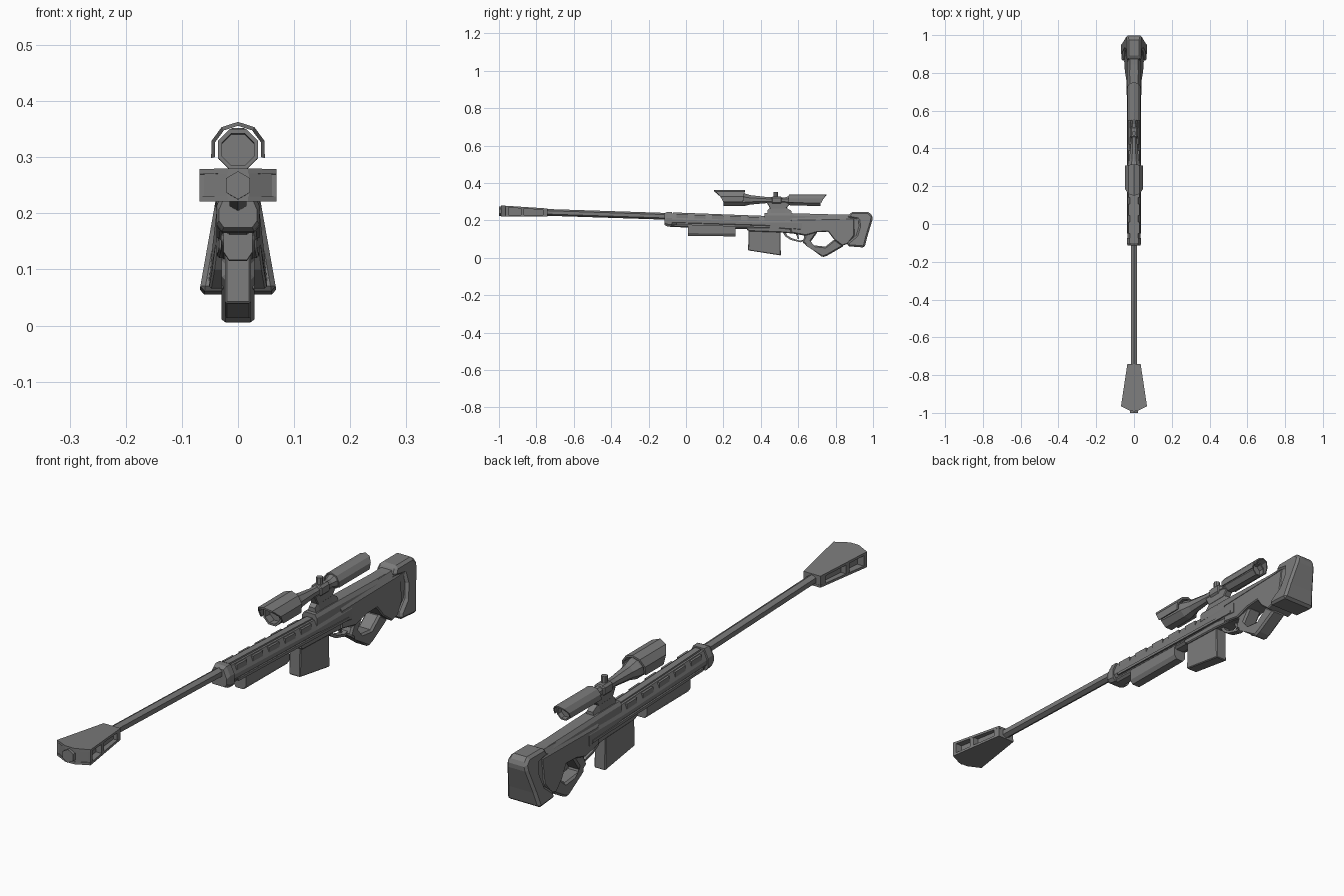
import bpy
import bmesh
from math import cos, sin, pi, radians

default = bpy.data.objects.get("Cube")
if default:
    bpy.data.objects.remove(default, do_unlink=True)

metal = bpy.data.materials.new("gunmetal grey")
metal.use_nodes = True
grey = (0.2, 0.2, 0.2, 1)
metal.diffuse_color = grey
metal.node_tree.nodes["Principled BSDF"].inputs["Base Color"].default_value = grey


def finish(name, bm, bevel=0):
    """Turn a bmesh into a flat shaded object, optionally chamfered."""
    bmesh.ops.recalc_face_normals(bm, faces=bm.faces)
    mesh = bpy.data.meshes.new(name)
    bm.to_mesh(mesh)
    bm.free()
    mesh.materials.append(metal)
    obj = bpy.data.objects.new(name, mesh)
    bpy.context.collection.objects.link(obj)
    if bevel:
        mod = obj.modifiers.new("chamfer", "BEVEL")
        mod.width, mod.segments = bevel, 1
        mod.limit_method = "ANGLE"
        mod.angle_limit = radians(50)
    return obj


def skin(name, rings, bevel=0, closed=False):
    """Bridge equal rings of points; cap the ends unless the rings form a loop."""
    bm = bmesh.new()
    loops = [[bm.verts.new(point) for point in ring] for ring in rings]
    count = len(loops[0])
    pairs = list(zip(loops, loops[1:]))
    if closed:
        pairs.append((loops[-1], loops[0]))
    else:
        bm.faces.new(loops[0])
        bm.faces.new(loops[-1])
    for a, b in pairs:
        for i in range(count):
            j = (i + 1) % count
            bm.faces.new((a[i], a[j], b[j], b[i]))
    return finish(name, bm, bevel)


def slab(name, profile, width, bevel=0, offset=0):
    """Side profile (y, z) spread to a half width that may depend on y and z."""
    half = width if callable(width) else (lambda y, z: width)
    rings = [[(offset + side * half(y, z), y, z) for y, z in profile] for side in (-1, 1)]
    return skin(name, rings, bevel)


def loft(name, sections, bevel=0):
    """Sections (y, right half of the outline from top to bottom), mirrored in x."""
    rings = []
    for y, half in sections:
        outline = half + [(-x, z) for x, z in reversed(half)]
        rings.append([(x, y, z) for x, z in outline])
    return skin(name, rings, bevel)


def tube(name, stations, sides, turn=0.0):
    """Faceted tube along y from stations (y, centre height, radius)."""
    angles = [turn + 2 * pi * i / sides for i in range(sides)]
    return skin(name, [[(r * cos(a), y, z + r * sin(a)) for a in angles] for y, z, r in stations])


def hood(name, height, radius, low, front, back):
    """Half shell over the scope with raked ends; front and back are (side y, top y)."""
    angles = [pi * i / 6 - low * (1 - i / 3) for i in range(7)]
    rings = []
    for r, pick in ((radius, front), (radius, back), (radius * 0.86, back), (radius * 0.86, front)):
        ring = []
        for a in angles:
            lift = max(sin(a), 0)
            ring.append((r * cos(a), pick[0] + (pick[1] - pick[0]) * lift, height + r * sin(a)))
        rings.append(ring)
    bm = bmesh.new()
    grid = [[bm.verts.new(p) for p in ring] for ring in rings]
    for k in range(4):
        a, b = grid[k], grid[(k + 1) % 4]
        for i in range(len(angles) - 1):
            bm.faces.new((a[i], a[i + 1], b[i + 1], b[i]))
    for end in (0, -1):
        bm.faces.new([ring[end] for ring in grid])
    return finish(name, bm)


# Barrel, gently rising toward the muzzle
tube("barrel", [(-1, .25, .018), (-.74, .243, .018), (-.1, .222, .018)], 6, pi / 6)
tube("muzzle_tip", [(-1, .25, .025), (-.95, .249, .025)], 6, pi / 6)


# Muzzle brake: wedge plates, cross walls and a recessed core
def brake_width(y):
    return .035 + .034 * (-.74 - y) / .225


def brake_top(y):
    return .264 - .065 * (y + .74)


def brake_plate(name, upper):
    outline = [(.035, -.74), (.069, -.965), (.018, -.99)]
    outline += [(-x, y) for x, y in reversed(outline)]
    rings = []
    for thick in (0, .009):
        rings.append([(x, y, brake_top(y) - thick if upper else .221 + thick) for x, y in outline])
    skin(name, rings)


def brake_block(name, start, end, scale):
    sections = []
    for y in (start, end):
        w = brake_width(y) * scale
        sections.append((y, [(w, brake_top(y) - .003), (w, .224)]))
    loft(name, sections)


brake_plate("muzzle_brake_top", True)
brake_plate("muzzle_brake_bottom", False)
for number, (start, end) in enumerate([(-.965, -.95), (-.882, -.865), (-.765, -.741)]):
    brake_block("muzzle_brake_wall_%d" % number, start, end, .995)
brake_block("muzzle_brake_core", -.955, -.75, .6)
loft("muzzle_brake_nose", [(-.988, [(.02, .277), (.02, .224)]), (-.962, [(.066, .277), (.066, .224)])])


# Receiver and handguard
def body(y, top, bottom, w):
    return y, [(w * .6, top), (w, top - .032), (w, bottom + .012), (w * .75, bottom)]


loft("barrel_collar", [body(-.115, .238, .175, .034), body(-.1, .246, .168, .038), body(-.075, .245, .165, .038)])
loft("upper_receiver", [body(-.08, .238, .178, .034), body(.42, .22, .163, .034), body(.62, .222, .14, .036)])
loft("lower_handguard", [(-.075, [(.025, .19), (.025, .172), (.016, .165)]),
                         (.36, [(.025, .18), (.025, .16), (.016, .152)])])
loft("top_rail", [(-.07, [(.012, .243), (.014, .23)]), (.43, [(.012, .224), (.014, .21)])])
for side, word in ((1, "left"), (-1, "right")):
    for i in range(5):
        y = -.05 + i * .095
        z = .234 - i * .0035
        slab("%s_vent_rib_%d" % (word, i), [(y, z), (y + .06, z - .002), (y + .06, z - .022), (y, z - .02)],
             .006, offset=side * .024)
    slab(word + "_side_rail", [(-.05, .187), (.6, .166), (.6, .156), (-.05, .177)], .003, offset=side * .035)

loft("underbarrel_box", [(.01, [(.026, .17), (.026, .132), (.016, .117)]),
                         (.265, [(.026, .165), (.026, .13), (.016, .115)])])
slab("lower_receiver", [(.325, .165), (.64, .16), (.64, .118), (.57, .13), (.505, .136), (.34, .142), (.325, .15)], .03, .004)
slab("magazine", [(.335, .15), (.505, .145), (.507, .013), (.332, .04)], .023, .003)

# Raised cheek rail behind the scope mount
loft("rear_top_rail", [(.42, [(.022, .24), (.03, .228), (.03, .2)]), (.55, [(.022, .239), (.03, .226), (.03, .2)]),
                       (.87, [(.02, .23), (.03, .216), (.03, .19)])])

# Trigger and guard
slab("trigger_guard", [(.515, .14), (.53, .115), (.56, .096), (.61, .083), (.635, .09), (.635, .1),
                       (.61, .092), (.567, .104), (.541, .12), (.53, .14)], .012)
slab("trigger", [(.585, .135), (.597, .135), (.606, .1), (.598, .1)], .005)


# Stock, widening toward the rear and the bottom
def stock_width(y, z):
    rear = (y - .56) / .32
    return .034 + rear * (.003 + max(.2 - z, 0) * .13)


slab("stock", [(.56, .205), (.9, .212), (.9, .12), (.865, .075), (.835, .065), (.79, .1), (.76, .14),
               (.7, .137), (.64, .12), (.56, .135)], stock_width, .004)
loft("stock_top", [(.56, [(.024, .224), (.034, .203)]), (.9, [(.022, .232), (.037, .21)])])
slab("grip_frame", [(.61, .15), (.635, .115), (.62, .085), (.73, .003), (.755, .012), (.845, .064), (.795, .1),
                    (.745, .06), (.655, .07), (.705, .14)], .029, .007)

# Butt pad: forked side profile, flaring toward the toe
slab("butt_pad", [(.862, .215), (.882, .245), (.975, .245), (.998, .226), (.996, .2), (.97, .115), (.955, .055),
                  (.862, .062), (.868, .085), (.91, .12), (.925, .17), (.92, .205)],
     lambda y, z: .036 + (.245 - z) * .178, .009)
slab("butt_pad_core", [(.86, .215), (.95, .22), (.94, .1), (.89, .075), (.87, .1)], lambda y, z: .034 + (.22 - z) * .1)

# Scope mount
loft("scope_mount", [(.435, [(.012, .255), (.022, .225)]), (.455, [(.013, .272), (.02, .225)]),
                     (.53, [(.013, .272), (.02, .225)]), (.565, [(.012, .25), (.022, .225)])])
slab("scope_mount_neck", [(.43, .3), (.565, .3), (.535, .262), (.45, .262)], .015, .003)

# Scope tube with flared ends and recessed lenses
eighth = pi / 8
tube("scope", [(.23, .312, .031), (.2, .314, .031), (.2, .314, .039), (.31, .311, .037), (.345, .31, .027),
               (.43, .309, .018), (.53, .307, .018), (.56, .307, .029), (.72, .304, .029), (.72, .304, .024),
               (.7, .304, .024)], 8, eighth)
hood("front_hood", .313, .05, .3, (.2, .15), (.305, .315))
hood("rear_hood", .304, .035, .25, (.545, .55), (.725, .75))
slab("scope_ring", [(.455, .328), (.515, .328), (.515, .288), (.455, .288)], .021, .008)

# Elevation knob on top of the scope
bm = bmesh.new()
bmesh.ops.create_cone(bm, cap_ends=True, segments=8, radius1=.012, radius2=.012, depth=.03)
bmesh.ops.translate(bm, verts=bm.verts, vec=(0, .48, .337))
finish("elevation_knob", bm)
